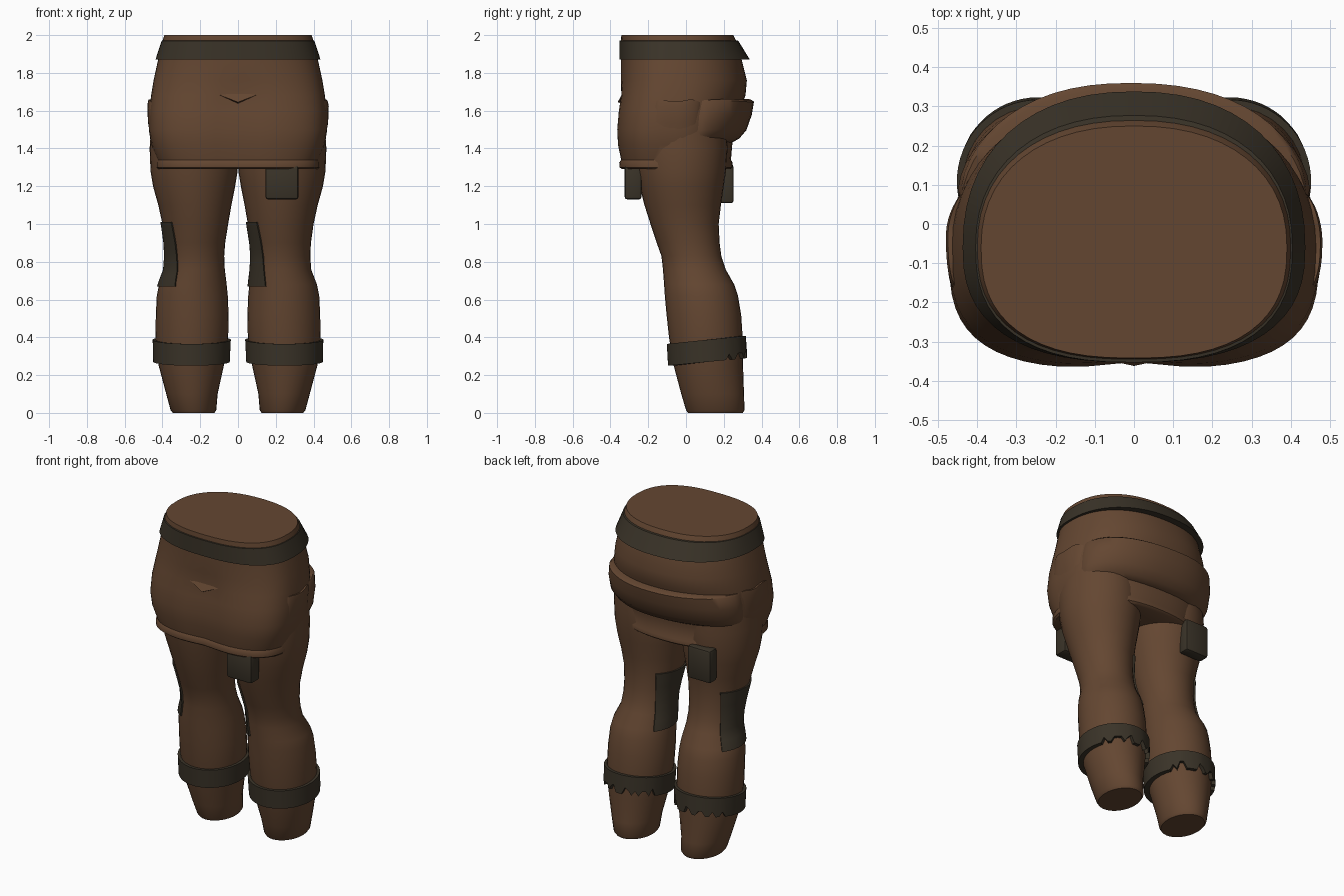
import bpy, bmesh, math, random
from mathutils import Vector

if "Cube" in bpy.data.objects:
    bpy.data.objects.remove(bpy.data.objects["Cube"])

random.seed(4)
TAU = math.tau


def material(name, rgb):
    m = bpy.data.materials.new(name)
    m.diffuse_color = (*rgb, 1)
    m.use_nodes = True
    m.node_tree.nodes["Principled BSDF"].inputs["Base Color"].default_value = m.diffuse_color
    return m


BROWN = material("brown cloth", (0.127, 0.062, 0.031))
DARK = material("dark leather", (0.042, 0.033, 0.021))


def finish(name, bm, mat, angle=40):
    bmesh.ops.recalc_face_normals(bm, faces=bm.faces)
    me = bpy.data.meshes.new(name)
    bm.to_mesh(me)
    bm.free()
    me.materials.append(mat)
    ob = bpy.data.objects.new(name, me)
    bpy.context.collection.objects.link(ob)
    bpy.ops.object.select_all(action='DESELECT')
    ob.select_set(True)
    bpy.context.view_layer.objects.active = ob
    bpy.ops.object.shade_smooth_by_angle(angle=math.radians(angle))
    return ob


def loft(name, rings, mat, caps=True, angle=40):
    """Skin a list of closed rings that share one point count."""
    bm = bmesh.new()
    vs = [[bm.verts.new(p) for p in r] for r in rings]
    n = len(rings[0])
    for a, b in zip(vs, vs[1:]):
        for i in range(n):
            j = (i + 1) % n
            bm.faces.new((a[i], a[j], b[j], b[i]))
    if caps:
        bm.faces.new(vs[0])
        bm.faces.new(vs[-1])
    return finish(name, bm, mat, angle)


def sample(table, z):
    """Linear lookup of a row in a table sorted by height."""
    if z <= table[0][0]:
        return table[0][1:]
    for a, b in zip(table, table[1:]):
        if z <= b[0]:
            t = (z - a[0]) / (b[0] - a[0])
            return [p + (q - p) * t for p, q in zip(a[1:], b[1:])]
    return table[-1][1:]


# Hips: height, half width, front y, back y, front squareness
HIPS = [
    (1.29, .425, -.345, .235, 3.2), (1.30, .435, -.358, .247, 3.2),
    (1.325, .435, -.36, .247, 3.2), (1.34, .43, -.35, .238, 3.2),
    (1.42, .46, -.366, .245, 3.2), (1.50, .472, -.37, .25, 3.2),
    (1.60, .47, -.362, .28, 3.0), (1.68, .46, -.35, .315, 2.8),
    (1.76, .447, -.345, .322, 2.6), (1.87, .423, -.345, .295, 2.5),
    (1.97, .40, -.345, .265, 2.5), (2.0, .39, -.342, .25, 2.5)]
# Leg: height, inner x, outer x, front y, back y
LEG = [
    (0.0, .125, .345, .01, .30), (.015, .115, .357, 0, .31),
    (.10, .108, .38, -.025, .307), (.25, .075, .42, -.065, .302),
    (.40, .052, .437, -.09, .30), (.52, .05, .435, -.103, .292),
    (.62, .054, .43, -.112, .275), (.68, .06, .418, -.116, .255),
    (.76, .07, .387, -.122, .21), (.83, .073, .383, -.13, .187),
    (.90, .068, .386, -.155, .178), (1.0, .052, .40, -.188, .173),
    (1.10, .035, .422, -.22, .185), (1.20, .015, .45, -.245, .20),
    (1.28, .002, .463, -.262, .212), (1.40, .002, .468, -.28, .22),
    (1.58, .03, .455, -.28, .21)]


def hip_point(z, t, off=0.0):
    a, yf, yb, n = sample(HIPS, z)
    c, s = math.cos(t), math.sin(t)
    cy = -.06
    if s > 0:
        n = 2.25
    b = (yb - cy) if s > 0 else (cy - yf)
    x = (a + off) * math.copysign(abs(c) ** (2 / n), c)
    y = cy + (b + off) * math.copysign(abs(s) ** (2 / n), s)
    if s < 0 and z < 1.75:      # shallow dip down the front centre
        y += .018 * math.exp(-(x / .11) ** 2)
    return Vector((x, y, z))


def leg_point(side, z, t, off=0.0):
    x0, x1, y0, y1 = sample(LEG, z)
    return Vector((side * (x0 + x1) / 2 + ((x1 - x0) / 2 + off) * math.cos(t),
                   (y0 + y1) / 2 + ((y1 - y0) / 2 + off) * math.sin(t), z))


def angles(n):
    return [TAU * i / n for i in range(n)]


# Hips with tunic hem
loft("hips", [[hip_point(r[0], t) for t in angles(56)] for r in HIPS], BROWN)

# Waist belt, flaring toward its lower edge
belt = []
for z, a, yf, yb in [(1.87, .39, -.31, .26), (1.87, .437, -.353, .338),
                     (1.97, .404, -.353, .277), (1.975, .38, -.32, .24)]:
    ring = []
    for t in angles(56):
        c, s = math.cos(t), math.sin(t)
        n = 2.25 if s > 0 else 2.5
        b = yb + .06 if s > 0 else -.06 - yf
        ring.append((a * math.copysign(abs(c) ** (2 / n), c),
                     -.06 + b * math.copysign(abs(s) ** (2 / n), s), z))
    belt.append(ring)
loft("belt", belt, DARK, caps=False)

for side, word in ((-1, "left"), (1, "right")):
    # Leg
    loft(word + "_leg", [[leg_point(side, r[0], t) for t in angles(32)] for r in LEG], BROWN)

    # Tilted calf strap with a ragged lower edge at the back
    rings = [[], [], [], []]
    for t in angles(64):
        tilt = .5 + .5 * math.sin(t)
        low, high = .25 + .04 * tilt, .365 + .043 * tilt
        if math.sin(t) > .5:
            low += random.choice((0, 0, .03, .045))
        for ring, z, off in zip(rings, (low, low, high, high), (-.02, .022, .017, -.02)):
            p = leg_point(side, .37, t, off)
            q = leg_point(side, z, t, off)
            ring.append(p.lerp(q, .6).xy.to_3d() + Vector((0, 0, z)))
    loft(word + "_calf_strap", rings, DARK, caps=False)

    # Knee patch wrapped round the same flank of each leg
    arc = [math.radians(142 + 98 * i / 12) for i in range(13)]
    rings = []
    for i in range(13):
        z = .67 + .34 * i / 12
        turn = math.radians(-14 * i / 12)
        rings.append([leg_point(side, z, t + turn, .009) for t in arc]
                     + [leg_point(side, z, t + turn, -.01) for t in reversed(arc)])
    loft(word + "_knee_patch", rings, DARK)


def fold(name, a0, a1, profile, wave, steps=28):
    """Cloth fold over the hips; profile rows are (height, offset, kept offset)."""
    secs = []
    for i in range(steps + 1):
        u = i / steps
        t = math.radians(a0 + (a1 - a0) * u)
        k = math.sin(math.pi * u) ** .6
        sec = []
        for z, off, base in profile:
            zz = z + wave * math.sin(u * 11) + wave * 2 * (k - 1)
            sec.append(hip_point(zz, t, base + off * k))
        secs.append(sec)
    loft(name, secs, BROWN, angle=50)


# Sagging fold across the back of the hips
fold("back_fold", 18, 162, [(1.65, -.05, -.02), (1.66, .05, -.01), (1.65, .069, -.01),
                            (1.58, .085, -.01), (1.50, .08, -.01), (1.455, .045, -.01),
                            (1.43, 0, -.01), (1.45, -.05, -.02)], .004)
# Side pocket folds
SIDE_FOLD = [(1.65, -.02, -.01), (1.655, .02, -.008), (1.63, .022, -.008),
             (1.54, .014, -.008), (1.42, .004, -.008), (1.42, -.02, -.01)]
fold("right_pocket_fold", -14, 22, SIDE_FOLD, .006, 14)
fold("left_pocket_fold", 158, 194, SIDE_FOLD, .006, 14)

# Small crease on the front
bm = bmesh.new()
v = [bm.verts.new(p) for p in ((-.11, -.338, 1.688), (.11, -.338, 1.688),
                               (0, -.362, 1.645), (0, -.31, 1.63))]
for f in ((0, 1, 2), (0, 2, 3), (1, 3, 2), (0, 3, 1)):
    bm.faces.new([v[i] for i in f])
finish("front_crease", bm, BROWN)


# Belt pouches hanging below the hem
def pouch(name, lo, hi):
    bm = bmesh.new()
    bmesh.ops.create_cube(bm, size=1)
    for w in bm.verts:
        w.co = Vector([l + (h - l) * (c + .5) for l, h, c in zip(lo, hi, w.co)])
    bmesh.ops.bevel(bm, geom=bm.edges[:], offset=.014, segments=2,
                    profile=.5, affect='EDGES')
    finish(name, bm, DARK)


pouch("front_pouch", (.145, -.325, 1.13), (.32, -.235, 1.315))
pouch("back_pouch", (-.345, .18, 1.11), (-.185, .252, 1.315))
